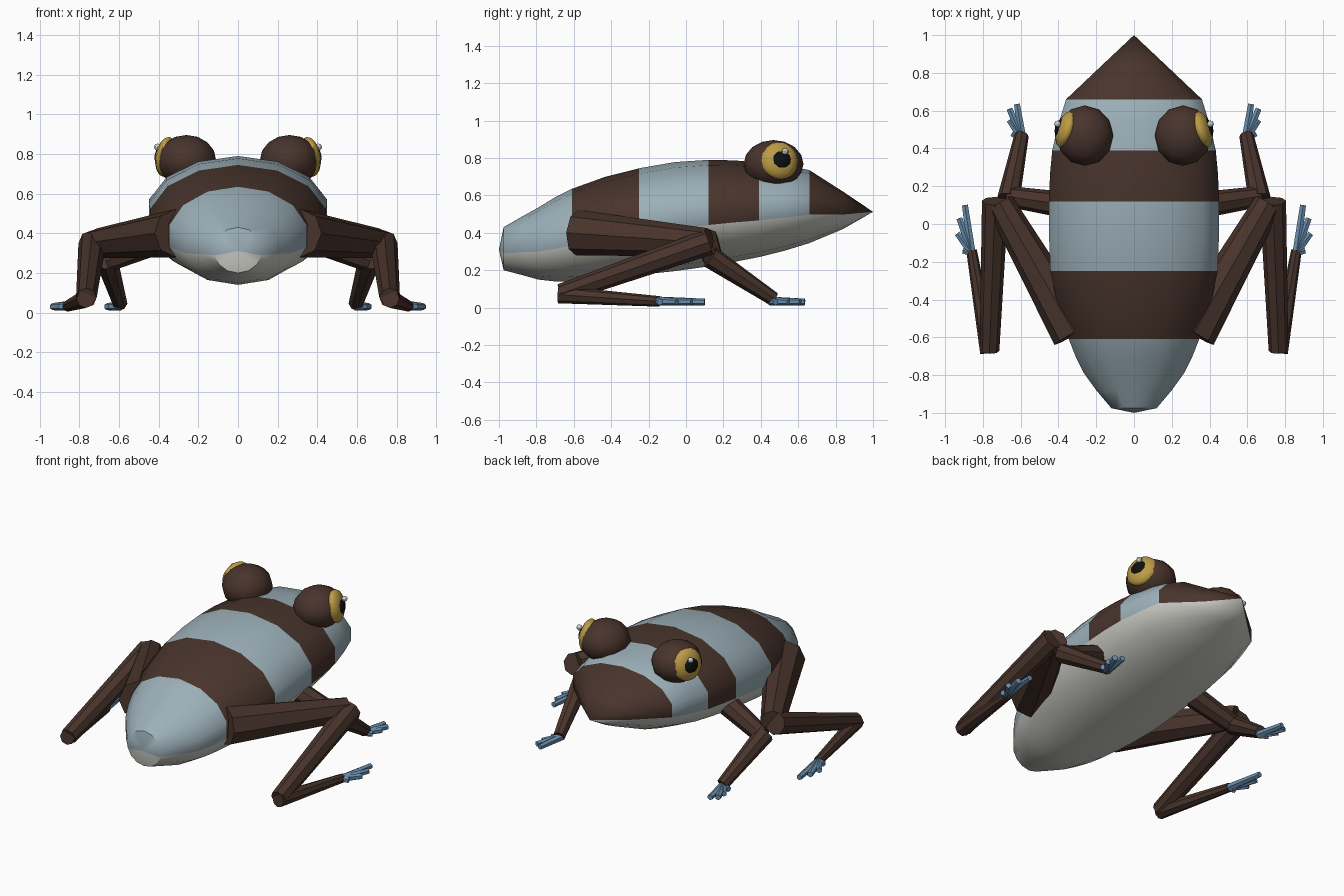
import bpy, bmesh, math
from mathutils import Vector, Matrix

if "Cube" in bpy.data.objects:
    bpy.data.objects.remove(bpy.data.objects["Cube"])


def material(name, rgb):
    m = bpy.data.materials.new(name)
    m.diffuse_color = (*rgb, 1)
    m.use_nodes = True
    m.node_tree.nodes["Principled BSDF"].inputs["Base Color"].default_value = m.diffuse_color
    return m


BROWN = material("brown", (0.065, 0.034, 0.025))
PALE = material("pale_blue", (0.33, 0.43, 0.48))
BELLY = material("belly", (0.58, 0.58, 0.54))
TOE = material("toe_blue", (0.14, 0.27, 0.42))
GOLD = material("gold", (0.50, 0.33, 0.06))
BLACK = material("black", (0.005, 0.005, 0.005))
WHITE = material("white", (0.9, 0.9, 0.9))


def finish(bm, name, mats, angle=40):
    bmesh.ops.recalc_face_normals(bm, faces=bm.faces)
    me = bpy.data.meshes.new(name)
    bm.to_mesh(me)
    bm.free()
    for m in mats:
        me.materials.append(m)
    ob = bpy.data.objects.new(name, me)
    bpy.context.collection.objects.link(ob)
    bpy.ops.object.select_all(action='DESELECT')
    ob.select_set(True)
    bpy.context.view_layer.objects.active = ob
    bpy.ops.object.shade_smooth_by_angle(angle=math.radians(angle))
    return ob


def add_limb(bm, a, b, r1, r2, sides=8):
    a, b = Vector(a), Vector(b)
    d = b - a
    mat = Matrix.Translation((a + b) / 2) @ d.to_track_quat('Z', 'Y').to_matrix().to_4x4()
    bmesh.ops.create_cone(bm, cap_ends=True, segments=sides, radius1=r1,
                          radius2=r2, depth=d.length, matrix=mat)


def ball(name, centre, scale, mat, axis=(1, 0, 0), u=12, v=8):
    bm = bmesh.new()
    rot = Vector(axis).to_track_quat('X', 'Z').to_matrix().to_4x4()
    bmesh.ops.create_uvsphere(bm, u_segments=u, v_segments=v, radius=1,
                              matrix=Matrix.Translation(centre) @ rot @ Matrix.Diagonal((*scale, 1)))
    return finish(bm, name, [mat])


# Body: 14-sided rings of (y, half width, bottom z, top z), closed to a point at both ends
N = 14
rings = [(-0.975, 0.12, 0.20, 0.43), (-0.88, 0.20, 0.175, 0.485), (-0.79, 0.265, 0.15, 0.535),
         (-0.70, 0.31, 0.14, 0.59), (-0.61, 0.345, 0.14, 0.635), (-0.43, 0.405, 0.155, 0.70),
         (-0.25, 0.443, 0.175, 0.745), (-0.06, 0.45, 0.195, 0.778), (0.12, 0.45, 0.22, 0.79),
         (0.26, 0.445, 0.245, 0.787), (0.39, 0.433, 0.27, 0.775), (0.53, 0.40, 0.305, 0.76),
         (0.66, 0.36, 0.345, 0.735), (0.84, 0.17, 0.42, 0.62)]
bm = bmesh.new()
loops = []
for y, w, lo, hi in rings:
    loops.append([bm.verts.new((w / 0.975 * math.sin(2 * math.pi * i / N), y,
                                (lo + hi) / 2 + (hi - lo) / 2 * math.cos(2 * math.pi * i / N)))
                  for i in range(N)])
rump = bm.verts.new((0, -1, 0.31))
snout = bm.verts.new((0, 1, 0.512))
cuts = [-0.61, -0.25, 0.12, 0.39, 0.66]


def colour(face, i, y):
    if 4 <= i <= 9:
        face.material_index = 2
    else:
        face.material_index = sum(y > c for c in cuts) % 2


for i in range(N):
    j = (i + 1) % N
    for k in range(len(loops) - 1):
        p, q = loops[k], loops[k + 1]
        colour(bm.faces.new((p[i], p[j], q[j], q[i])), i, (rings[k][0] + rings[k + 1][0]) / 2)
    colour(bm.faces.new((rump, loops[0][j], loops[0][i])), i, -1)
    colour(bm.faces.new((snout, loops[-1][i], loops[-1][j])), i, 1)
finish(bm, "body", [PALE, BROWN, BELLY])

for s, side in ((1, "right"), (-1, "left")):
    def P(x, y, z):
        return Vector((s * x, y, z))

    # Eye: lid ball, iris, pupil and highlight looking outward and slightly forward
    c = P(0.26, 0.468, 0.768)
    d = P(0.92, 0.30, 0.16).normalized()
    ball(side + "_eye", c, (0.15, 0.16, 0.128), BROWN)
    ball(side + "_iris", c + d * 0.108, (0.048, 0.102, 0.102), GOLD, d)
    ball(side + "_pupil", c + d * 0.130, (0.036, 0.06, 0.055), BLACK, d)
    ball(side + "_eye_highlight", P(0.405, 0.53, 0.835), (0.018,) * 3, WHITE, u=8, v=6)

    # Hind leg: thigh, shank and long foot
    hip, knee = P(0.315, -0.58, 0.40), P(0.71, 0.11, 0.35)
    ankle, foot = P(0.765, -0.67, 0.075), P(0.86, -0.14, 0.033)
    for name, a, b, r1, r2 in (("thigh", hip, knee, 0.122, 0.075),
                               ("shank", P(0.735, 0.12, 0.35), ankle, 0.07, 0.052),
                               ("hind_foot", P(0.768, -0.68, 0.07), foot, 0.047, 0.028)):
        bm = bmesh.new()
        add_limb(bm, a, b, r1, r2)
        finish(bm, side + "_" + name, [BROWN])

    # Front leg: upper arm and forearm
    elbow, wrist = P(0.66, 0.145, 0.26), P(0.595, 0.47, 0.045)
    for name, a, b, r1, r2 in (("upper_arm", P(0.36, 0.10, 0.38), elbow, 0.07, 0.055),
                               ("forearm", P(0.665, 0.13, 0.27), wrist, 0.06, 0.038)):
        bm = bmesh.new()
        add_limb(bm, a, b, r1, r2)
        finish(bm, side + "_" + name, [BROWN])

    # Toes fanning out from each foot
    fans = (("hind_toes", P(0.86, -0.15, 0.035),
             [(0.895, 0.10), (0.925, 0.03), (0.935, -0.05), (0.905, -0.14)]),
            ("front_toes", P(0.59, 0.45, 0.035),
             [(0.62, 0.635), (0.66, 0.61), (0.66, 0.55), (0.645, 0.48)]))
    for name, base, tips in fans:
        bm = bmesh.new()
        for x, y in tips:
            add_limb(bm, base, P(x, y, 0.03), 0.024, 0.018, 6)
        finish(bm, side + "_" + name, [TOE])
